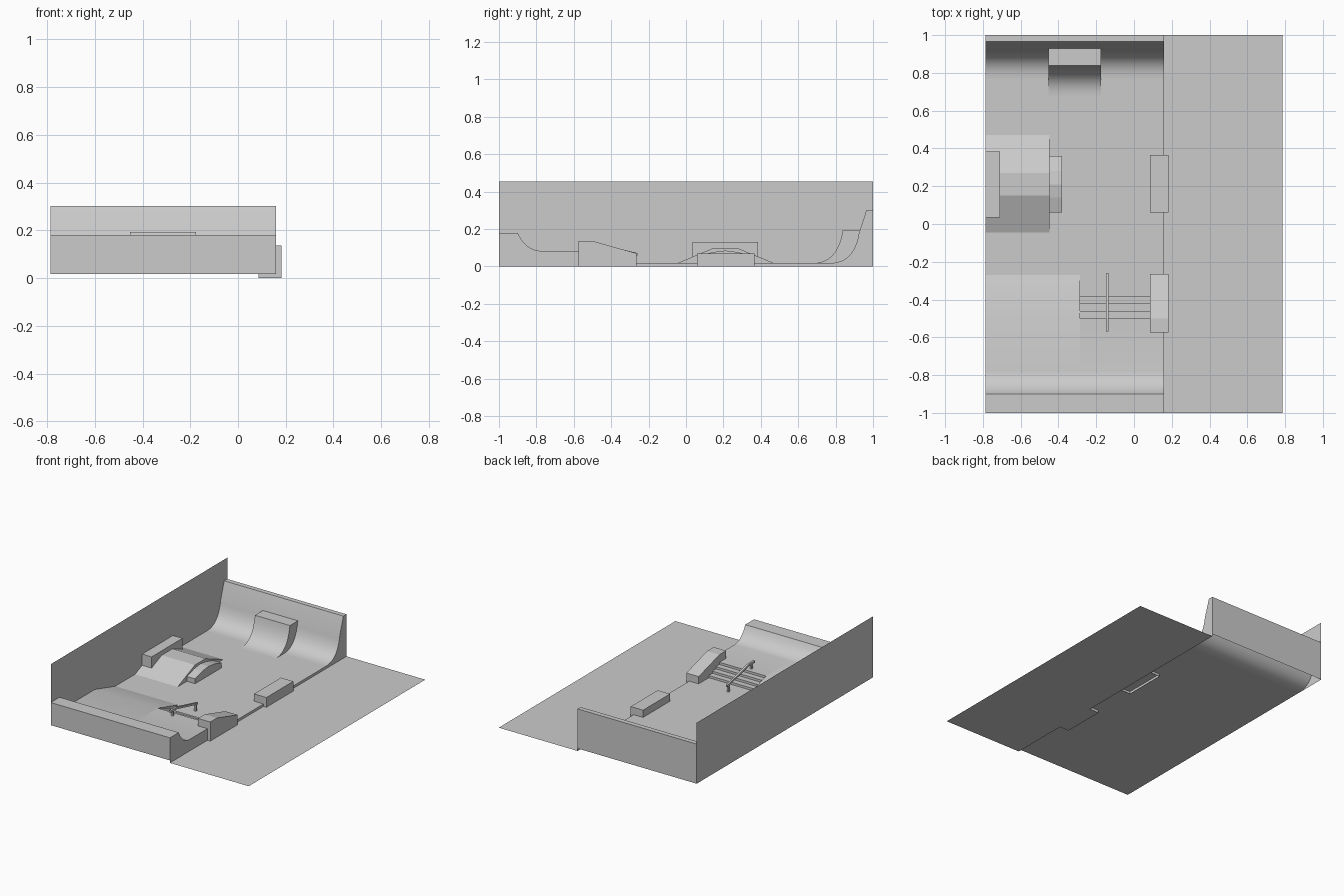
import bpy, bmesh, math

if "Cube" in bpy.data.objects:
    bpy.data.objects.remove(bpy.data.objects["Cube"])

concrete = bpy.data.materials.new("concrete_grey")
concrete.diffuse_color = (0.6, 0.6, 0.6, 1)
concrete.use_nodes = True
concrete.node_tree.nodes["Principled BSDF"].inputs["Base Color"].default_value = concrete.diffuse_color

L, R = -0.785, 0.16      # skate floor limits in x
G, F = 0.0, 0.018        # ground and floor heights


def finish(name, bm, smooth=False):
    me = bpy.data.meshes.new(name)
    bm.to_mesh(me)
    bm.free()
    ob = bpy.data.objects.new(name, me)
    bpy.context.collection.objects.link(ob)
    me.materials.append(concrete)
    if smooth:
        bpy.context.view_layer.objects.active = ob
        ob.select_set(True)
        bpy.ops.object.shade_smooth_by_angle(angle=math.radians(30))
        ob.select_set(False)
    return ob


def prism(name, pts, x0, x1, closed=True, left=True, right=True, smooth=False):
    """Sweep a (y, z) profile, listed front to back over the top, along x."""
    bm = bmesh.new()
    a = [bm.verts.new((x0, y, z)) for y, z in pts]
    b = [bm.verts.new((x1, y, z)) for y, z in pts]
    n = len(pts)
    for i in range(n if closed else n - 1):
        j = (i + 1) % n
        bm.faces.new((a[i], b[i], b[j], a[j]))
    if left:
        bm.faces.new(a)
    if right:
        bm.faces.new(b[::-1])
    return finish(name, bm, smooth)


def sheet(name, corners):
    bm = bmesh.new()
    bm.faces.new([bm.verts.new(c) for c in corners])
    return finish(name, bm)


def curve(p0, p1, p2, n=10):
    """Quadratic curve bending from p0 towards p1 and ending at p2."""
    out = []
    for i in range(n + 1):
        t = i / n
        out.append(tuple((1 - t) ** 2 * p0[k] + 2 * t * (1 - t) * p1[k] + t * t * p2[k]
                         for k in (0, 1)))
    return out


# street, curb, skate floor and long side wall
sheet("street", [(R, -1, G), (-L, -1, G), (-L, 1, G), (R, 1, G)])
sheet("curb", [(R, -1, G), (R, 1, G), (R, 1, F), (R, -1, F)])
sheet("skate_floor", [(L, -0.27, F), (R, -0.27, F), (R, 0.77, F), (L, 0.77, F)])
sheet("side_wall", [(L, -1, F), (L, 1, F), (L, 1, 0.455), (L, -1, 0.455)])

# front deck: low quarter pipe, platform, then a bank on one side and stairs on the other
deck = [(-1, F), (-1, 0.18), (-0.9, 0.18)]
deck += curve((-0.9, 0.18), (-0.86, 0.09), (-0.78, 0.083), 8)[1:]
deck.append((-0.5, 0.083))
prism("front_deck_bank", deck + [(-0.27, F)], L, -0.285, left=False, smooth=True)
steps = []
rise = (0.083 - F) / 4
for i in range(4):
    y, z = -0.5 + 0.04 * i, 0.083 - rise * (i + 1)
    steps.append((y, z))
    if i < 3:
        steps.append((y + 0.04, z))
prism("front_deck_stairs", deck + steps, -0.285, R, left=False, smooth=True)
sheet("stairs_landing", [(-0.285, -0.38, F), (R, -0.38, F), (R, -0.27, F), (-0.285, -0.27, F)])

# stair ledge and low ledge on the street edge
prism("stair_ledge", [(-0.575, G), (-0.575, 0.137), (-0.5, 0.137), (-0.265, 0.07), (-0.265, G)],
      0.085, 0.183)
prism("street_ledge", [(0.06, G), (0.06, 0.07), (0.365, 0.07), (0.365, G)],
      0.085, 0.183, closed=False)

# handrail with two posts
t = 0.014
path = [(-0.57, 0.13), (-0.5, 0.13), (-0.26, 0.072)]
prism("handrail", path + [(y, z - t) for y, z in path[::-1]], -0.148, -0.134)
for label, y, z0, z1 in (("front", -0.545, 0.083, 0.12), ("rear", -0.285, F, 0.07)):
    prism("rail_post_" + label, [(y, z0), (y, z1), (y + t, z1), (y + t, z0)], -0.148, -0.134)

# funbox with its high and low ledges
prism("funbox", [(-0.045, F), (0.15, 0.1), (0.27, 0.1), (0.47, F)],
      L, -0.447, closed=False, left=False)
prism("funbox_high_ledge", [(0.035, F), (0.035, 0.132), (0.385, 0.132), (0.385, F)],
      L, -0.71, closed=False, left=False)
prism("funbox_low_ledge", [(0.06, F), (0.06, 0.053), (0.14, 0.076), (0.21, 0.085),
                           (0.28, 0.076), (0.36, 0.053), (0.36, F)],
      -0.447, -0.382, closed=False)

# tall rear quarter pipe with deck and back panel
ramp = curve((0.77, F), (0.9, F), (0.925, 0.18), 12)
prism("rear_quarter_pipe", ramp + [(0.965, 0.302), (1, 0.302), (1, F)], L, R,
      closed=False, left=False, smooth=True)

# small quarter pipe standing in front of it
small = curve((0.68, F), (0.81, F), (0.838, 0.193), 12)
back = [p for p in ramp[::-1] if p[1] < 0.18]
prism("small_quarter_pipe", small + [(0.928, 0.193)] + back, -0.452, -0.175,
      closed=False, smooth=True)
